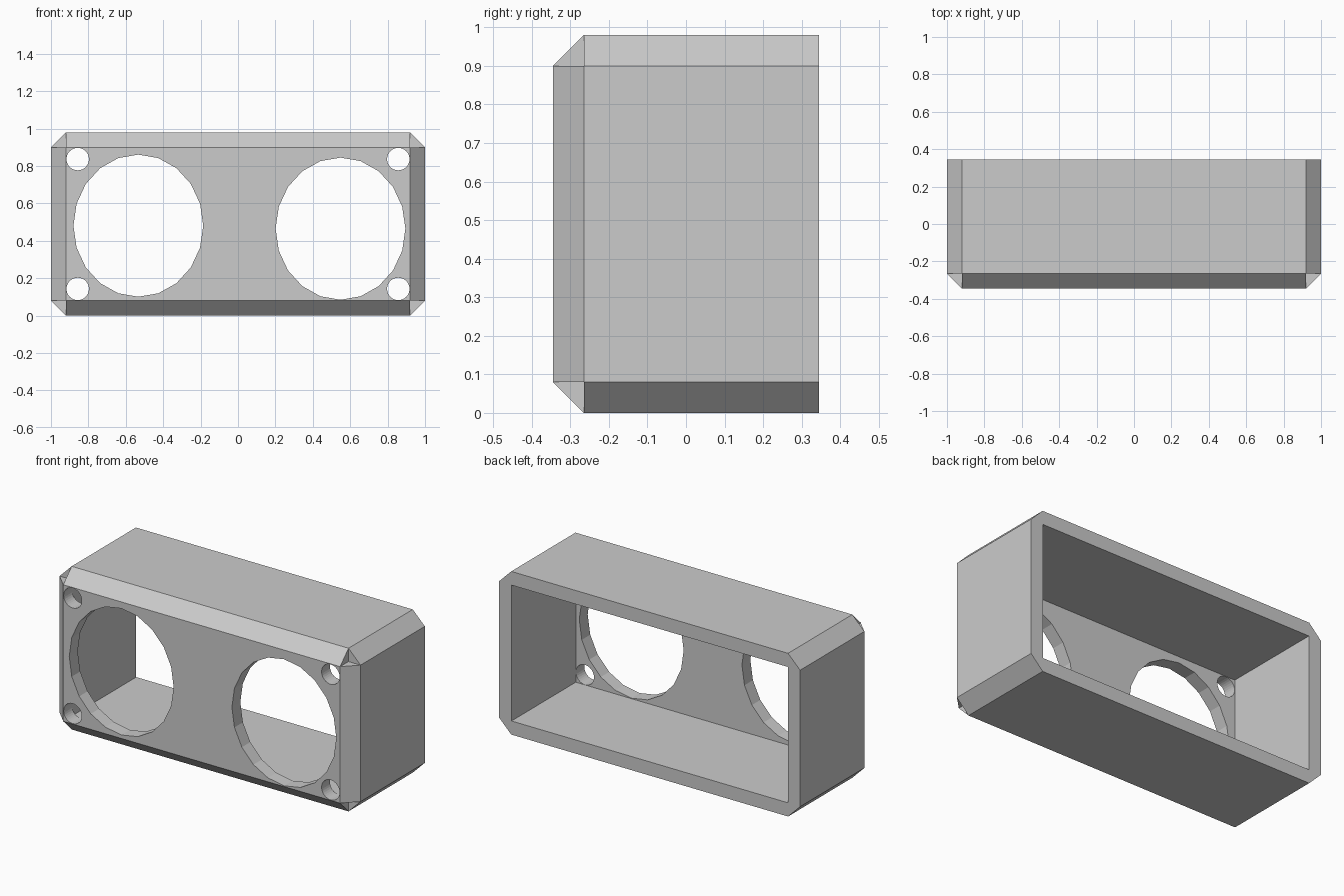
import bpy, bmesh, math
from mathutils import Matrix

if "Cube" in bpy.data.objects:
    bpy.data.objects.remove(bpy.data.objects["Cube"], do_unlink=True)

HX, HY, H, C = 1.0, 0.345, 0.98, 0.08   # half width, half depth, height, chamfer
MID = H / 2
IX, IZ, FY = HX - C, MID - C, C - HY    # flat front half sizes, chamfer start

grey = bpy.data.materials.new("plain grey")
grey.use_nodes = True
grey.diffuse_color = (0.6, 0.6, 0.6, 1)
grey.node_tree.nodes["Principled BSDF"].inputs["Base Color"].default_value = (0.6, 0.6, 0.6, 1)


def make_object(name, bm):
    bmesh.ops.recalc_face_normals(bm, faces=bm.faces)
    mesh = bpy.data.meshes.new(name)
    bm.to_mesh(mesh)
    bm.free()
    mesh.materials.append(grey)
    obj = bpy.data.objects.new(name, mesh)
    bpy.context.collection.objects.link(obj)
    return obj


def tube_cutter(x, z, rx, rz, sides):
    bm = bmesh.new()
    place = (Matrix.Translation((x, -HY, z)) @ Matrix.Diagonal((rx, 1, rz, 1))
             @ Matrix.Rotation(math.pi / 2, 4, "X"))
    bmesh.ops.create_cone(bm, cap_ends=True, segments=sides, radius1=1, radius2=1,
                          depth=0.4, matrix=place)
    return make_object("hole_cutter", bm)


# Chamfered outer body with small notches at the front corners
bm = bmesh.new()
side, cap, front, inner, back = [], [], [], [], []
corners = [(1, 1), (-1, 1), (-1, -1), (1, -1)]
for sx, sz in corners:
    x, z = sx * IX, MID + sz * IZ
    side.append(bm.verts.new((sx * HX, FY, z)))
    cap.append(bm.verts.new((x, FY, MID + sz * MID)))
    front.append(bm.verts.new((x, -HY, z)))
    inner.append(bm.verts.new((x, FY, z)))
    back.append((bm.verts.new((sx * HX, HY, z)), bm.verts.new((x, HY, MID + sz * MID))))
bm.faces.new(front)
bm.faces.new([v for i, pair in enumerate(back) for v in (pair if i % 2 == 0 else pair[::-1])])
for i in range(4):
    s, c, f, n = side[i], cap[i], front[i], inner[i]
    for notch in ((s, c, n), (c, f, n), (f, s, n)):
        bm.faces.new(notch)
    bm.faces.new((s, c, back[i][1], back[i][0]))
    # Walls and front chamfers alternate between top/bottom and the sides
    j = (i + 1) % 4
    ring, k = (cap, 1) if i % 2 == 0 else (side, 0)
    bm.faces.new((ring[i], ring[j], back[j][k], back[i][k]))
    bm.faces.new((ring[i], ring[j], front[j], front[i]))
housing = make_object("housing", bm)

# Open back cavity
bm = bmesh.new()
depth = 2 * HY
bmesh.ops.create_cube(bm, size=1, matrix=Matrix.Translation((0, FY + depth / 2, MID))
                      @ Matrix.Diagonal((2 * IX - 0.004, depth, 2 * IZ - 0.004, 1)))
cutters = [make_object("cavity_cutter", bm)]

# Two large front openings and four screw holes
cutters.append(tube_cutter(-0.533, 0.481, 0.347, 0.38, 20))
cutters.append(tube_cutter(0.548, 0.465, 0.347, 0.38, 20))
for sx, sz in corners:
    cutters.append(tube_cutter(sx * 0.857, MID + sz * 0.347, 0.06, 0.06, 32))

for cutter in cutters:
    cutter.hide_render = True
    mod = housing.modifiers.new("cut", "BOOLEAN")
    mod.operation = "DIFFERENCE"
    mod.solver = "EXACT"
    mod.object = cutter

# Bake the cuts and drop the cutters
graph = bpy.context.evaluated_depsgraph_get()
result = bpy.data.meshes.new_from_object(housing.evaluated_get(graph))
housing.modifiers.clear()
housing.data = result
result.materials.clear()
result.materials.append(grey)
for cutter in cutters:
    bpy.data.objects.remove(cutter, do_unlink=True)
for poly in result.polygons:
    poly.material_index = 0
